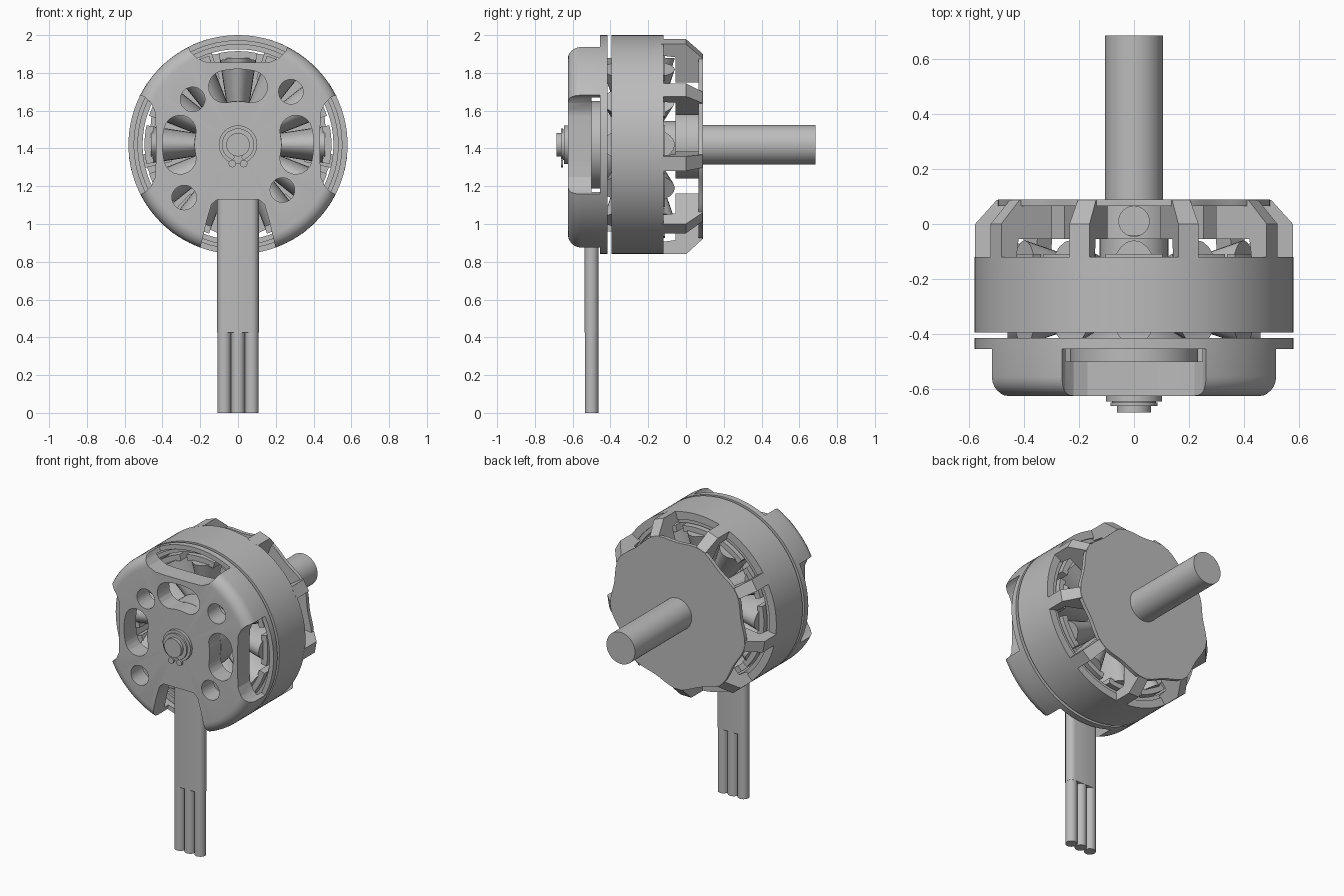
import bpy, bmesh
from math import sin, cos, pi, radians
from mathutils import Matrix

if "Cube" in bpy.data.objects:
    bpy.data.objects.remove(bpy.data.objects["Cube"])

AXIS_Z = 1.42  # height of the motor axis, which runs along y

metal = bpy.data.materials.new("grey_metal")
metal.use_nodes = True
metal.diffuse_color = (0.5, 0.5, 0.5, 1)
metal.node_tree.nodes["Principled BSDF"].inputs["Base Color"].default_value = (0.5, 0.5, 0.5, 1)


def finish(name, bm, matrix=Matrix()):
    bmesh.ops.recalc_face_normals(bm, faces=bm.faces)
    bm.transform(matrix)
    mesh = bpy.data.meshes.new(name)
    bm.to_mesh(mesh)
    bm.free()
    mesh.materials.append(metal)
    obj = bpy.data.objects.new(name, mesh)
    bpy.context.collection.objects.link(obj)
    return obj


def smooth(obj):
    bpy.ops.object.select_all(action='DESELECT')
    obj.select_set(True)
    bpy.context.view_layer.objects.active = obj
    bpy.ops.object.shade_smooth_by_angle(angle=radians(35))
    return obj


RAISE = Matrix.Translation((0, 0, AXIS_Z))


def prism(name, pts, y0, y1, matrix=RAISE):
    """Extrude an (x, z) outline along y."""
    bm = bmesh.new()
    face = bm.faces.new([bm.verts.new((x, y0, z)) for x, z in pts])
    top = bmesh.ops.extrude_face_region(bm, geom=[face])
    verts = [v for v in top['geom'] if isinstance(v, bmesh.types.BMVert)]
    bmesh.ops.translate(bm, verts=verts, vec=(0, y1 - y0, 0))
    return finish(name, bm, matrix)


def lathe(name, profile, closed=False, steps=96):
    """Spin an (r, y) profile about the motor axis."""
    bm = bmesh.new()
    verts = [bm.verts.new((r, y, 0)) for r, y in profile]
    pairs = list(zip(verts, verts[1:])) + ([(verts[-1], verts[0])] if closed else [])
    edges = [bm.edges.new(p) for p in pairs]
    bmesh.ops.spin(bm, geom=verts + edges, axis=(0, 1, 0), cent=(0, 0, 0),
                   angle=2 * pi, steps=steps, use_merge=False)
    bmesh.ops.remove_doubles(bm, verts=bm.verts, dist=1e-4)
    return smooth(finish(name, bm, RAISE))


def rod(name, r, y0, y1):
    return lathe(name, [(0, y0), (r, y0), (r, y1), (0, y1)], steps=48)


def circle(x, z, r, n=32):
    return [(x + r * cos(2 * pi * i / n), z + r * sin(2 * pi * i / n)) for i in range(n)]


def polar(deg, r):
    """Point at an angle measured clockwise from the top."""
    return r * sin(radians(deg)), r * cos(radians(deg))


def sector(a, half, r0, r1, n=8):
    sweep = [a - half + 2 * half * i / n for i in range(n + 1)]
    return [polar(t, r1) for t in sweep] + [polar(t, r0) for t in reversed(sweep)]


def kidney(a, r, w, half, n=10):
    """Curved slot with round ends."""
    pts = [polar(a - half + 2 * half * i / n, r + w) for i in range(n + 1)]
    for end, inner in ((a + half, -half), (a - half, half)):
        cx, cz = polar(end, r)
        start = end if inner < 0 else end + 180
        for i in range(1, n):
            dx, dz = polar(start + 180 * i / n, w)
            pts.append((cx + dx, cz + dz))
        if inner < 0:
            pts += [polar(a + half - 2 * half * i / n, r - w) for i in range(n + 1)]
    return pts


def mirrored(half):
    return half + [(-x, z) for x, z in reversed(half)]


def turned(pts, a):
    c, s = cos(radians(a)), sin(radians(a))
    return [(x * c + z * s, z * c - x * s) for x, z in pts]


def cut(obj, cutters):
    for c in cutters:
        mod = obj.modifiers.new("cut", 'BOOLEAN')
        mod.operation, mod.solver, mod.object = 'DIFFERENCE', 'EXACT', c
        bpy.context.view_layer.objects.active = obj
        bpy.ops.object.modifier_apply(modifier=mod.name)
        bpy.data.objects.remove(c)
    smooth(obj)


# Front mounting base: hollow cup with a rounded front rim
fillet = [(0.51 + 0.07 * sin(t * pi / 12), -0.555 - 0.07 * cos(t * pi / 12)) for t in range(7)]
base = lathe("mount_base", [(0, -0.625)] + fillet +
             [(0.58, -0.415), (0.55, -0.415), (0.55, -0.5), (0, -0.5)])
notch = mirrored([(0.29, 0.64), (0.268, 0.53), (0.25, 0.49), (0.22, 0.46), (0.17, 0.438), (0.09, 0.435)])
cutters = [prism("cutter", turned(notch, a), -0.7, -0.455) for a in (0, 90, 270)]
cutters += [prism("cutter", kidney(a, 0.315, 0.085, 13), -0.7, -0.4) for a in (0, 90, 270)]
cutters += [prism("cutter", circle(x, z, 0.065), -0.7, -0.4)
            for x, z in ((-0.24, 0.24), (0.28, 0.28), (-0.285, -0.28), (0.235, -0.24))]
slot = mirrored([(0.11, -0.29), (0.14, -0.315), (0.165, -0.4), (0.2, -0.55), (0.215, -0.64)])
cutters.append(prism("cutter", slot, -0.7, -0.455))
cut(base, cutters)
rod("base_boss", 0.232, -0.51, -0.37)

# Shaft, washers and retaining clip
rod("front_shaft", 0.062, -0.685, 0.0)
rod("rear_shaft", 0.105, 0.0, 0.685)
rod("bearing_washer", 0.102, -0.645, -0.6)
rod("small_washer", 0.08, -0.652, -0.64)
smooth(prism("retaining_clip", kidney(0, 0.074, 0.012, 155, 24), -0.662, -0.65))
for x in (-0.03, 0.03):
    smooth(prism("clip_lug", circle(x, -0.1, 0.02, 16), -0.662, -0.65))

# Stator: bearing tube, core, teeth and windings
rod("bearing_tube", 0.125, -0.55, -0.04)
rod("stator_core", 0.21, -0.38, -0.12)
for k in range(12):
    a = 30 * k
    smooth(prism("stator_shoe", sector(a, 12, 0.455, 0.495), -0.395, -0.11))
    bm = bmesh.new()
    bmesh.ops.create_cone(bm, cap_ends=True, segments=24, radius1=0.055, radius2=0.098, depth=0.28)
    for v in bm.verts:
        v.co.y *= 1.95
    smooth(finish("winding", bm, RAISE @ Matrix.Rotation(radians(a), 4, 'Y')
                  @ Matrix.Translation((0, -0.25, 0.32))))

# Rotor bell: ring with magnet liner, nine spokes, hub and scalloped rear plate
lathe("bell_ring", [(0.58, -0.395), (0.58, -0.12), (0.53, -0.12), (0.53, -0.395)], closed=True)
lathe("magnet_liner", [(0.535, -0.38), (0.535, -0.13), (0.505, -0.13), (0.505, -0.38)], closed=True)
spoke = [(0.36, -0.055), (0.505, -0.055), (0.515, -0.13), (0.58, -0.13),
         (0.58, 0.0), (0.5, 0.088), (0.36, 0.088)]
for k in range(9):
    bm = bmesh.new()
    sides = [[bm.verts.new((s * (0.01 + 0.05 * r), y, r)) for r, y in spoke] for s in (-1, 1)]
    for side in sides:
        bm.faces.new(side)
    for i in range(len(spoke)):
        j = (i + 1) % len(spoke)
        bm.faces.new((sides[0][i], sides[0][j], sides[1][j], sides[1][i]))
    finish("bell_spoke", bm, RAISE @ Matrix.Rotation(radians(20 + 40 * k), 4, 'Y'))
hub = rod("bell_hub", 0.18, -0.055, 0.07)
drill = prism("cutter", circle(0, 0, 0.055), 0, 0.3,
              RAISE @ Matrix.Translation((0, 0.01, 0.11)) @ Matrix.Rotation(pi / 2, 4, 'X'))
cut(hub, [drill])
smooth(prism("rear_plate", [polar(t * 2, 0.486 - 0.013 * cos(radians(18 * t))) for t in range(180)],
             0.065, 0.09))

# Flat cable sleeve and three wires
sleeve = [(0.073 + 0.037 * sin(t * pi / 8), -0.037 * cos(t * pi / 8)) for t in range(9)]
sleeve += [(-x, -z) for x, z in sleeve]
UPRIGHT = Matrix.Translation((0, -0.5, 0)) @ Matrix.Rotation(pi / 2, 4, 'X')
smooth(prism("cable_sleeve", sleeve, 0.425, 1.13, UPRIGHT))
for x in (-0.073, 0, 0.073):
    smooth(prism("wire", circle(x, 0, 0.036, 24), 0, 0.5, UPRIGHT))
